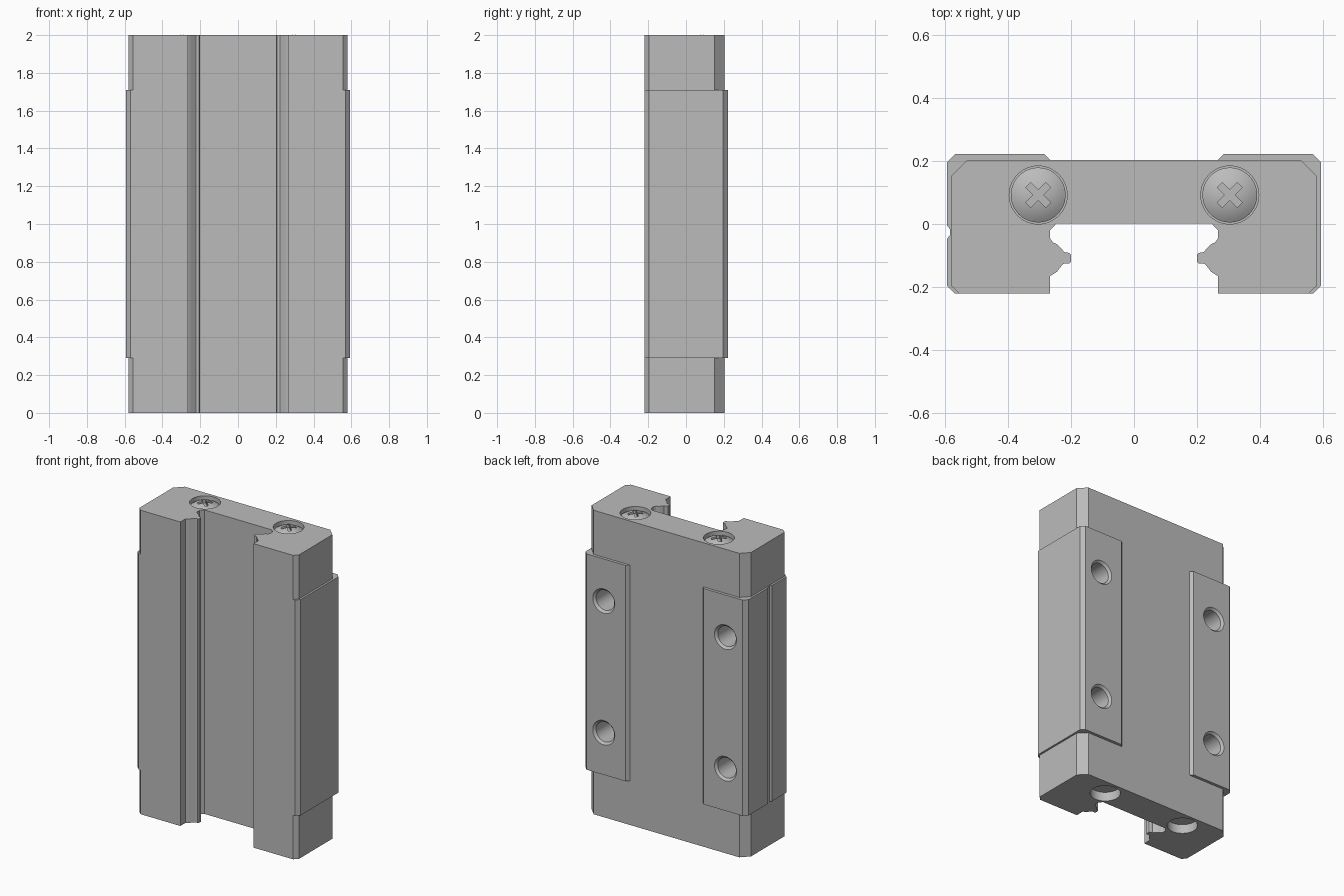
import bpy, bmesh, math
from mathutils import Matrix, Vector

cube = bpy.data.objects.get("Cube")
if cube:
    bpy.data.objects.remove(cube, do_unlink=True)

steel = bpy.data.materials.new("steel_grey")
steel.use_nodes = True
GREY = (0.5, 0.5, 0.5, 1)
steel.diffuse_color = GREY
steel.node_tree.nodes["Principled BSDF"].inputs["Base Color"].default_value = GREY


def finish(name, bm):
    bmesh.ops.recalc_face_normals(bm, faces=bm.faces)
    mesh = bpy.data.meshes.new(name)
    bm.to_mesh(mesh)
    bm.free()
    mesh.materials.append(steel)
    ob = bpy.data.objects.new(name, mesh)
    bpy.context.collection.objects.link(ob)
    return ob


def activate(ob):
    bpy.ops.object.select_all(action='DESELECT')
    ob.select_set(True)
    bpy.context.view_layer.objects.active = ob


def smooth(ob):
    activate(ob)
    bpy.ops.object.shade_smooth_by_angle(angle=math.radians(25))


def prism(name, outline, z0, z1):
    bm = bmesh.new()
    face = bm.faces.new([bm.verts.new((x, y, z0)) for x, y in outline])
    ext = bmesh.ops.extrude_face_region(bm, geom=[face])
    verts = [g for g in ext["geom"] if isinstance(g, bmesh.types.BMVert)]
    bmesh.ops.translate(bm, verts=verts, vec=(0, 0, z1 - z0))
    return finish(name, bm)


def lathe(name, profile, place, steps=48):
    """Spin an (r, z) profile that starts and ends on the axis."""
    bm = bmesh.new()
    verts = [bm.verts.new((r, 0, z)) for r, z in profile]
    edges = [bm.edges.new(pair) for pair in zip(verts, verts[1:])]
    bmesh.ops.spin(bm, geom=verts + edges, cent=(0, 0, 0), axis=(0, 0, 1),
                   angle=2 * math.pi, steps=steps)
    bmesh.ops.remove_doubles(bm, verts=bm.verts, dist=1e-5)
    bmesh.ops.transform(bm, matrix=place, verts=bm.verts)
    return finish(name, bm)


def cut(ob, cutter):
    cutter.hide_render = True
    mod = ob.modifiers.new("cut", 'BOOLEAN')
    mod.operation = 'DIFFERENCE'
    mod.solver = 'EXACT'
    mod.object = cutter
    activate(ob)
    bpy.ops.object.modifier_apply(modifier=mod.name)
    bpy.data.objects.remove(cutter, do_unlink=True)


# Rail channel with its rounded ball-track tongue, from front to centre
channel = [(.266, -.22), (.266, -.165), (.245, -.152), (.228, -.13), (.222, -.126),
           (.206, -.126), (.2, -.119), (.2, -.098), (.206, -.092), (.222, -.089),
           (.23, -.078), (.245, -.064), (.258, -.058), (.266, -.046),
           (.266, -.02), (.246, .002)]
cap_side = [(.53, .203), (.58, .152), (.58, -.196), (.555, -.22)]
body_side = [(.266, .203), (.284, .222), (.568, .222), (.593, .197),
             (.593, -.196), (.57, -.22)]
groove = [(-.593, -.046), (-.584, -.036), (-.584, -.016), (-.593, -.006)]


def full_outline(side, notch=()):
    half = side + channel
    mirrored = [(-x, y) for x, y in reversed(half)]
    if notch:
        # the notch sits just before the rear chamfer on the right side
        i = mirrored.index((-.593, .197))
        mirrored[i:i] = notch
    return half + mirrored


BODY_Z0, BODY_Z1, TOP = .29, 1.71, 2.0
SCREW_X, SCREW_Y = .304, .092

# Carriage block with blind mounting holes in the back pads
block = prism("carriage_block", full_outline(body_side, groove), BODY_Z0, BODY_Z1)
hole = [(0, .05), (.08, .05), (.08, 0), (.066, -.014), (.066, -.25), (0, -.28)]
to_back = Matrix.Rotation(math.radians(-90), 4, 'X')
for x in (-.443, .443):
    for z in (.567, 1.433):
        place = Matrix.Translation((x, .222, z)) @ to_back
        cut(block, lathe("hole_cutter", hole, place))
smooth(block)

# End caps with round screw pockets
for name, z0, z1, face_z in (("top_end_cap", BODY_Z1, TOP, TOP),
                             ("bottom_end_cap", 0, BODY_Z0, 0)):
    cap = prism(name, full_outline(cap_side), z0, z1)
    pocket = [(0, -.06), (.092, -.06), (.092, .06), (0, .06)]
    for x in (-SCREW_X, SCREW_X):
        cut(cap, lathe("pocket_cutter", pocket, Matrix.Translation((x, SCREW_Y, face_z))))
    smooth(cap)

# Domed screws with cross recesses in the top cap
R, RIM, APEX = .15, .087, 2.003
dome = [(0, 1.94), (RIM, 1.94)]
for i in range(8, -1, -1):
    r = RIM * i / 8
    dome.append((r, APEX - R + math.sqrt(R * R - r * r)))
for side, x in (("right", -SCREW_X), ("left", SCREW_X)):
    screw = lathe(side + "_screw", dome, Matrix.Translation((x, SCREW_Y, 0)))
    for angle in (45, 135):
        bm = bmesh.new()
        bmesh.ops.create_cube(bm, size=1, matrix=Matrix.Translation((x, SCREW_Y, TOP))
                              @ Matrix.Rotation(math.radians(angle), 4, 'Z')
                              @ Matrix.Diagonal(Vector((.09, .022, .05, 1))))
        cut(screw, finish("cross_cutter", bm))
    smooth(screw)
